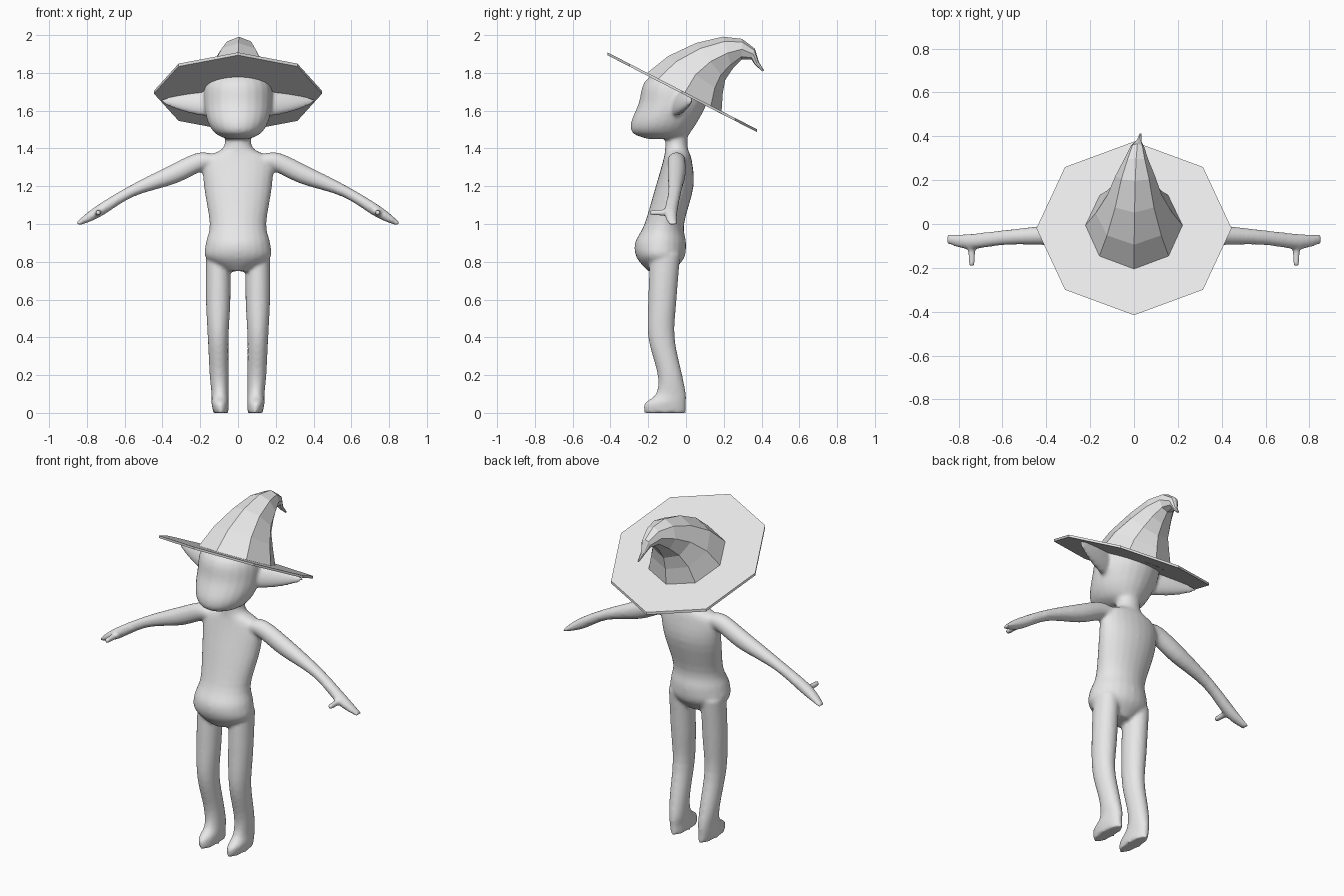
import bpy, bmesh
from math import cos, sin, tau
from mathutils import Vector

if "Cube" in bpy.data.objects:
    bpy.data.objects.remove(bpy.data.objects["Cube"])

grey = bpy.data.materials.new("plain_light_grey")
grey.use_nodes = True
grey.diffuse_color = (0.8, 0.8, 0.8, 1)
shader = grey.node_tree.nodes["Principled BSDF"]
shader.inputs["Base Color"].default_value = grey.diffuse_color


def loft(target, rings, sides):
    """Skin closed rings, each given as a centre and two half-axis vectors."""
    loops = []
    for centre, across, along in rings:
        angles = [tau * side / sides for side in range(sides)]
        loops.append([target.verts.new(Vector(centre) + Vector(across) * cos(angle)
                                       + Vector(along) * sin(angle)) for angle in angles])
    for lower, upper in zip(loops, loops[1:]):
        for side in range(sides):
            following = (side + 1) % sides
            target.faces.new((lower[side], lower[following], upper[following], upper[side]))
    target.faces.new(loops[0][::-1])
    target.faces.new(loops[-1])


def spline(rows, steps=4):
    """Fill in rows along a smooth curve through the given ones."""
    points = [Vector(row) for row in rows]
    padded = [points[0]] + points + [points[-1]]
    filled = []
    for before, start, end, after in zip(padded, padded[1:], padded[2:], padded[3:]):
        leaving, arriving = (end - before) / 2, (after - start) / 2
        for step in range(steps):
            t = step / steps
            ease = t * t * (3 - 2 * t)
            filled.append(start.lerp(end, ease) + leaving * t * (1 - t) ** 2
                          - arriving * t * t * (1 - t))
    return filled + [points[-1]]


def upright(rows):
    """Level rings from rows of height, inner x, outer x, front y, back y."""
    return [(((inner + outer) / 2, (front + back) / 2, height),
             ((outer - inner) / 2, 0, 0), (0, (back - front) / 2, 0))
            for height, inner, outer, front, back in spline(rows)]


def symmetric(rows):
    """Rows of height, half width, front y, back y, centred on the middle."""
    return upright([(height, -width, width, front, back) for height, width, front, back in rows])


def mirrored(rings):
    flip = Vector((-1, 1, 1))
    return [tuple(Vector(vector) * flip for vector in ring) for ring in rings]


def finish(mesh_data, name):
    bmesh.ops.recalc_face_normals(mesh_data, faces=mesh_data.faces)
    mesh = bpy.data.meshes.new(name)
    mesh_data.to_mesh(mesh)
    mesh_data.free()
    mesh.materials.append(grey)
    thing = bpy.data.objects.new(name, mesh)
    bpy.context.collection.objects.link(thing)
    return thing


# Torso with a round belly and a narrow neck
torso = symmetric([(.75, .07, -.2, -.07), (.82, .17, -.26, -.01), (.9, .17, -.27, 0),
                   (1, .15, -.22, -.01), (1.2, .18, -.16, .04), (1.34, .18, -.12, .03),
                   (1.4, .08, -.11, .01), (1.48, .07, -.11, .01)])

# Head with a protruding muzzle
head = symmetric([(1.45, .06, -.2, 0), (1.48, .12, -.28, .02), (1.54, .16, -.29, .06),
                  (1.64, .18, -.25, .11), (1.75, .17, -.22, .12), (1.83, .09, -.12, .05)])

# Legs with forward-pointing feet
leg = upright([(0, .05, .13, -.22, 0), (.05, .05, .14, -.22, 0), (.1, .05, .14, -.16, 0),
               (.2, .05, .15, -.15, -.02), (.4, .05, .16, -.2, -.06),
               (.6, .04, .17, -.2, -.05), (.84, .04, .17, -.19, -.03)])

# Arms and flat hands: centre and half thickness
arm_path = spline([(.12, -.05, 1.33, .05), (.2, -.05, 1.33, .05), (.35, -.05, 1.26, .05),
                   (.57, -.06, 1.17, .03), (.75, -.08, 1.06, .03), (.85, -.07, 1, .01)])
arm = [((x, y, z), (0, .015 + thick * .65, 0), (thick * .45, 0, thick * .9))
       for x, y, z, thick in arm_path]

# Thumbs reaching forward from the hands
thumb = [((.74, -.07 - reach, 1.06), (.02 - reach / 20, 0, 0), (0, 0, .02 - reach / 20))
         for reach in (0, .06, .12)]

# Ears as leaning leaves that taper to a point
ear = []
for step in range(9):
    t = step / 8
    height = .065 * (1 - t * t) + .008
    ear.append(((.13 + .28 * t, .08 * t - .05, 1.635 + .015 * t),
                (0, -height * .45, height * .2), (0, height * .3, height * .9)))

# Blend every limb into one smooth skin
body = bmesh.new()
for part in (torso, head):
    loft(body, part, sides=24)
for part in (leg, arm, thumb, ear):
    loft(body, part, sides=24)
    loft(body, mirrored(part), sides=24)
skin = finish(body, "body")
blend = skin.modifiers.new("blend", 'REMESH')
blend.mode = 'VOXEL'
blend.voxel_size = 0.01
blend.use_smooth_shade = True
soften = skin.modifiers.new("soften", 'SMOOTH')
soften.iterations = 5


def tilted(centre, radius, tilt):
    """A ring leaning backwards by the given angle."""
    return centre, (radius, 0, 0), (0, radius * cos(tilt), -radius * sin(tilt))


# Hat brim: a thin tilted octagon
brim = bmesh.new()
loft(brim, [tilted((0, -.02, height), .445, .475) for height in (1.69, 1.705)], sides=8)
finish(brim, "hat_brim")

# Hat crown: centre y, centre z, radius and tilt, curling over to a tip
crown_rows = [(-.01, 1.69, .225, .5), (.05, 1.79, .175, .6), (.13, 1.86, .125, .9),
              (.22, 1.905, .09, 1.3), (.295, 1.925, .055, 1.6), (.355, 1.9, .03, 1.9),
              (.375, 1.85, .013, 2.6), (.41, 1.81, .005, 2.4)]
crown = bmesh.new()
loft(crown, [tilted((.03 * (index / 7) ** 2, y, z), radius, tilt)
             for index, (y, z, radius, tilt) in enumerate(crown_rows)], sides=8)
finish(crown, "hat_crown")
